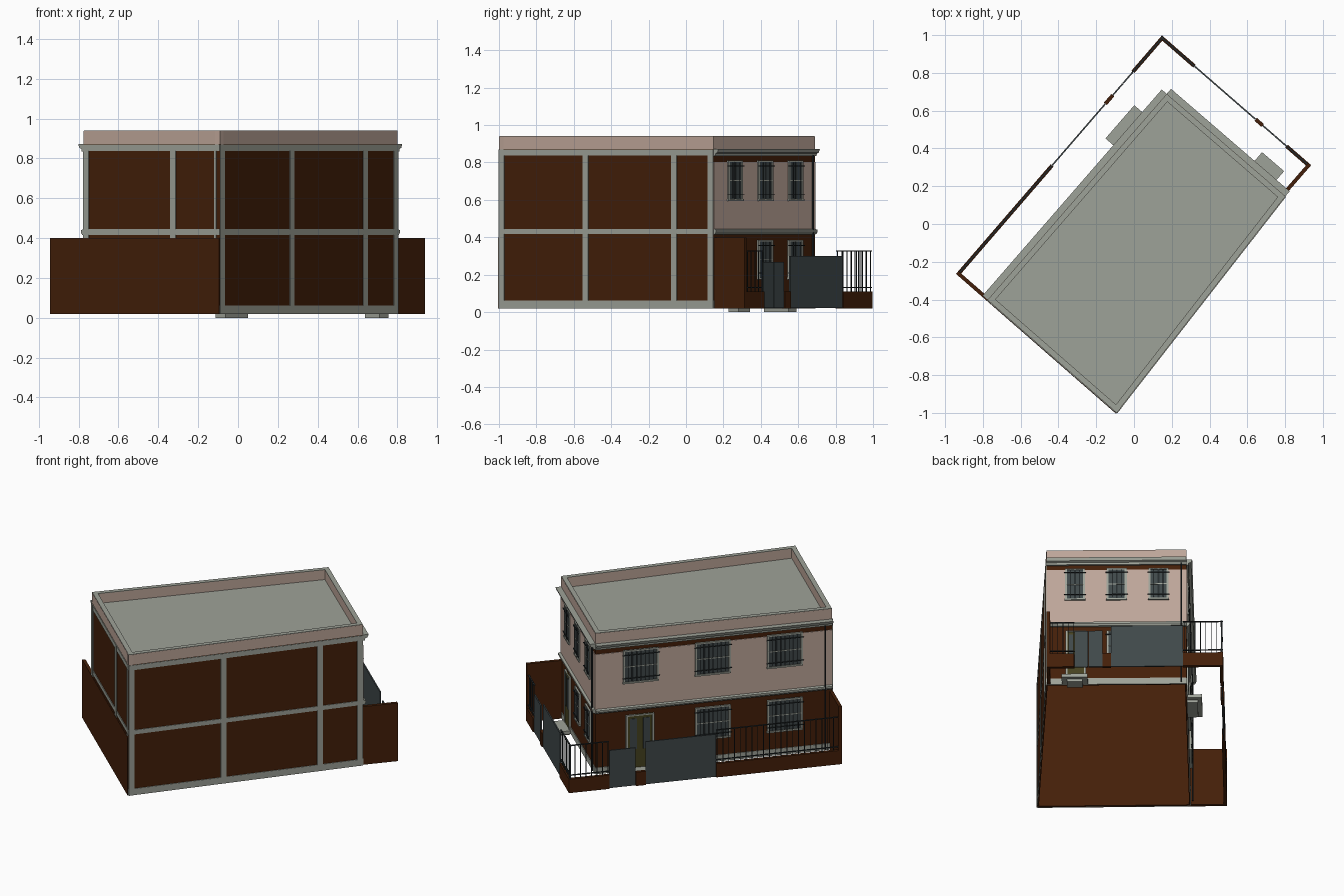
import bpy, bmesh, math
from mathutils import Vector

if "Cube" in bpy.data.objects:
    bpy.data.objects.remove(bpy.data.objects["Cube"])

# ---------- colours ----------
def make_mat(name, rgb):
    m = bpy.data.materials.new(name)
    lin = [((c / 255 + 0.055) / 1.055) ** 2.4 if c > 10 else c / 255 / 12.92 for c in rgb]
    m.diffuse_color = (*lin, 1)
    m.use_nodes = True
    m.node_tree.nodes["Principled BSDF"].inputs["Base Color"].default_value = m.diffuse_color
    return m

PINK = make_mat("pink_plaster", (190, 166, 153))
BROWN = make_mat("brown_brick", (68, 31, 9))
GREY = make_mat("grey_concrete", (158, 162, 152))
SLATE = make_mat("slate_metal", (64, 72, 74))
DARK = make_mat("dark_iron", (38, 44, 46))
OLIVE = make_mat("olive_door", (70, 66, 32))

# ---------- plan: slightly tapered house turned 49 degrees ----------
ANG = math.radians(49)
U = Vector((math.cos(ANG), math.sin(ANG)))
V = Vector((-U.y, U.x))
ORIGIN = Vector((0.168, 0.683))

def plan(a, b):
    return ORIGIN + U * a + V * b

T, R, B, L = plan(0.008, 0), plan(0.011, -0.83), plan(-1.44, -0.908), plan(-1.438, 0)
F, FR, FL = plan(0.225, 0.222), plan(0.225, -0.825), plan(-1.437, 0.217)

def edge(p, q):
    d = (q - p).normalized()
    return p, d, Vector((-d.y, d.x)), (q - p).length   # start, along, outward, length

NE, SE, SW, NW = edge(T, R), edge(R, B), edge(B, L), edge(L, T)
FENCE_NE, FENCE_NW = edge(F, FR), edge(FL, F)

# ---------- builders: pieces with one name share one mesh ----------
parts = {}

def get_bm(name, mat):
    return parts.setdefault(name, (bmesh.new(), mat))[0]

def loft(bm, ring0, ring1):
    v0 = [bm.verts.new(p) for p in ring0]
    v1 = [bm.verts.new(p) for p in ring1]
    n = len(v0)
    bm.faces.new(v0)
    bm.faces.new(v1[::-1])
    for i in range(n):
        j = (i + 1) % n
        bm.faces.new((v0[i], v1[i], v1[j], v0[j]))

def prism(name, mat, pts, z0, z1):
    loft(get_bm(name, mat), [(p.x, p.y, z0) for p in pts], [(p.x, p.y, z1) for p in pts])

def sweep(name, mat, e, s0, s1, profile):
    """Profile of (outward, height) points swept along a wall from s0 to s1."""
    def ring(s):
        return [(*(e[0] + e[1] * s + e[2] * d), z) for d, z in profile]
    loft(get_bm(name, mat), ring(s0), ring(s1))

def slab(name, mat, e, s0, s1, d0, d1, z0, z1):
    sweep(name, mat, e, s0, s1, [(d0, z0), (d1, z0), (d1, z1), (d0, z1)])

# ---------- hollow walls (open below), roof, parapet ----------
prism("roof_slab", GREY, [plan(-0.015, -0.015), plan(-0.012, -0.815),
                          plan(-1.42, -0.89), plan(-1.42, -0.015)], 0.865, 0.876)
for e in (NE, SE, SW, NW):
    slab("house_walls", BROWN, e, 0, e[3], -0.008, 0, 0.02, 0.872)
    slab("parapet", PINK, e, 0, e[3], -0.03, 0, 0.87, 0.938)
    slab("parapet_coping", GREY, e, 0.001, e[3] - 0.001, -0.03, -0.001, 0.936, 0.941)
    slab("base_beam", GREY, e, 0, e[3], -0.002, 0.004, 0.02, 0.062)

# ---------- blank sides: concrete frame ----------
n = SE[3]
for e in (SE, SW):
    for z0, z1 in ((0.417, 0.445), (0.838, 0.87)):
        slab("concrete_beams", GREY, e, 0, e[3], -0.002, 0.004, z0, z1)
for s in (0.018, 0.183 * n, 0.595 * n, n - 0.018):
    slab("concrete_columns", GREY, SE, s - 0.018, s + 0.018, -0.002, 0.0045, 0.02, 0.87)
for s, w in ((0.027, 0.006), (0.34 * SW[3], 0.018), (SW[3] - 0.018, 0.018)):
    slab("concrete_columns", GREY, SW, s - w, s + w, -0.002, 0.0045, 0.02, 0.87)

# ---------- street sides: plaster, floor band, cornice ----------
for e in (NE, NW):
    n = e[3]
    slab("upper_plaster", PINK, e, 0, n, -0.002, 0.004, 0.44, 0.803)
    sweep("floor_band", GREY, e, 0, n, [(0, 0.415), (0.01, 0.417), (0.018, 0.428),
                                        (0.018, 0.44), (0, 0.446)])
    sweep("cornice", GREY, e, 0, n, [(0, 0.835), (0.012, 0.835), (0.014, 0.848),
                                     (0.028, 0.853), (0.035, 0.872), (0, 0.872)])

# ---------- windows and doors ----------
def frame(e, c, w, z0, z1):
    for s in (c - w / 2, c + w / 2):
        slab("opening_frames", GREY, e, s - 0.006, s + 0.006, 0, 0.011, z0, z1)
    slab("opening_frames", GREY, e, c - w / 2, c + w / 2, 0, 0.011, z1 - 0.008, z1)

def window(e, c, w, z0, z1, panes):
    frame(e, c, w, z0, z1)
    slab("window_glass", SLATE, e, c - w / 2, c + w / 2, 0, 0.007, z0, z1)
    slab("window_sills", GREY, e, c - w / 2 - 0.008, c + w / 2 + 0.008, 0, 0.014, z0 - 0.006, z0 + 0.004)
    for i in range(1, panes):
        s = c - w / 2 + w * i / panes
        slab("window_mullions", DARK, e, s - 0.005, s + 0.005, 0, 0.01, z0, z1)
    for i in range(panes):
        s = c - w / 2 + w * (i + 0.5) / panes
        slab("window_grilles", DARK, e, s - 0.0015, s + 0.0015, 0.014, 0.017, z0 + 0.01, z1 - 0.01)
    slab("window_transoms", GREY, e, c - w / 2, c + w / 2, 0, 0.0105, z0 + 0.1, z0 + 0.105)
    for f in (0.14, 0.86):
        z = z0 + (z1 - z0) * f
        slab("window_grilles", DARK, e, c - w / 2 - 0.012, c + w / 2 + 0.012, 0.011, 0.017, z - 0.002, z + 0.002)

def door(e, c, w):
    frame(e, c, w, 0.04, 0.385)
    slab("door_leaves", OLIVE, e, c - w / 2, c + w / 2, 0, 0.007, 0.04, 0.385)
    for k in (-1, 1):
        s = c + k * w / 4
        slab("door_panels", SLATE, e, s - w * 0.13, s + w * 0.13, 0, 0.01, 0.16, 0.36)

UP, LOW = (0.6, 0.81), (0.18, 0.385)
for s in (0.165, 0.413, 0.66):
    window(NE, s, 0.108, *UP, 2)
for s in (0.165, 0.413):
    window(NE, s, 0.108, *LOW, 2)
door(NE, 0.655, 0.11)
for s in (0.29, 0.73, 1.17):
    window(NW, s, 0.205, *UP, 4)
for s in (0.29, 0.73):
    window(NW, s, 0.205, *LOW, 4)
door(NW, 1.175, 0.16)

# ---------- door steps: wide tread on a narrower footing ----------
for e, s0, s1, d in ((NE, 0.584, 0.738, 0.096), (NW, 1.055, 1.288, 0.09)):
    slab("door_steps", GREY, e, s0, s1, 0, d, 0.018, 0.04)
    slab("step_footings", GREY, e, s0 + 0.03, s1 - 0.03, 0, d - 0.025, 0, 0.02)

# ---------- drain pipes ----------
for e, s in ((NE, 0.03), (NW, 0.045)):
    c = e[0] + e[1] * s + e[2] * 0.014
    loft(get_bm("drain_pipes", DARK), *[[(c.x + 0.0055 * math.cos(k * math.pi / 4),
         c.y + 0.0055 * math.sin(k * math.pi / 4), z) for k in range(8)] for z in (0.03, 0.84)])

# ---------- tall boundary walls ----------
slab("tall_boundary_walls", BROWN, SW, 0, SW[3] + 0.217, -0.014, 0.006, 0.02, 0.40)
prism("tall_boundary_walls", BROWN, [plan(0.005, -0.825), plan(0.225, -0.825),
                                     plan(0.225, -0.805), plan(0.005, -0.805)], 0.02, 0.40)

# ---------- low fence walls with railings, gates ----------
def low_wall(e, s0, s1, bars=True):
    slab("low_fence_walls", BROWN, e, s0, s1, -0.02, 0, 0.02, 0.11)
    if not bars:
        return
    n = max(2, round((s1 - s0) / 0.036))
    for i in range(n + 1):
        s = s0 + 0.006 + (s1 - s0 - 0.012) * i / n
        slab("fence_railings", DARK, e, s - 0.002, s + 0.002, -0.012, -0.008, 0.11, 0.33)
    for z in (0.13, 0.324):
        slab("fence_railings", DARK, e, s0, s1, -0.015, -0.005, z, z + 0.004)

def gate(name, e, s0, s1, z1, leaves):
    w = (s1 - s0) / leaves
    for i in range(leaves):
        slab(name, SLATE, e, s0 + i * w + 0.001, s0 + (i + 1) * w - 0.001, -0.014, -0.006, 0.022, z1)

low_wall(FENCE_NE, 0, 0.237)
gate("vehicle_gates", FENCE_NE, 0.237, 0.666, 0.30, 1)
low_wall(FENCE_NE, 0.666, 0.715, False)
gate("foot_gates", FENCE_NE, 0.715, 0.883, 0.268, 2)
low_wall(FENCE_NE, 0.883, FENCE_NE[3])

low_wall(FENCE_NW, 0, 0.76)
gate("vehicle_gates", FENCE_NW, 0.76, 1.192, 0.30, 1)
low_wall(FENCE_NW, 1.192, 1.252, False)
gate("foot_gates", FENCE_NW, 1.252, 1.415, 0.268, 2)
low_wall(FENCE_NW, 1.415, FENCE_NW[3])

# ---------- turn collected meshes into objects ----------
for name, (bm, mat) in parts.items():
    bmesh.ops.recalc_face_normals(bm, faces=bm.faces)
    me = bpy.data.meshes.new(name)
    bm.to_mesh(me)
    bm.free()
    me.materials.append(mat)
    bpy.context.collection.objects.link(bpy.data.objects.new(name, me))
